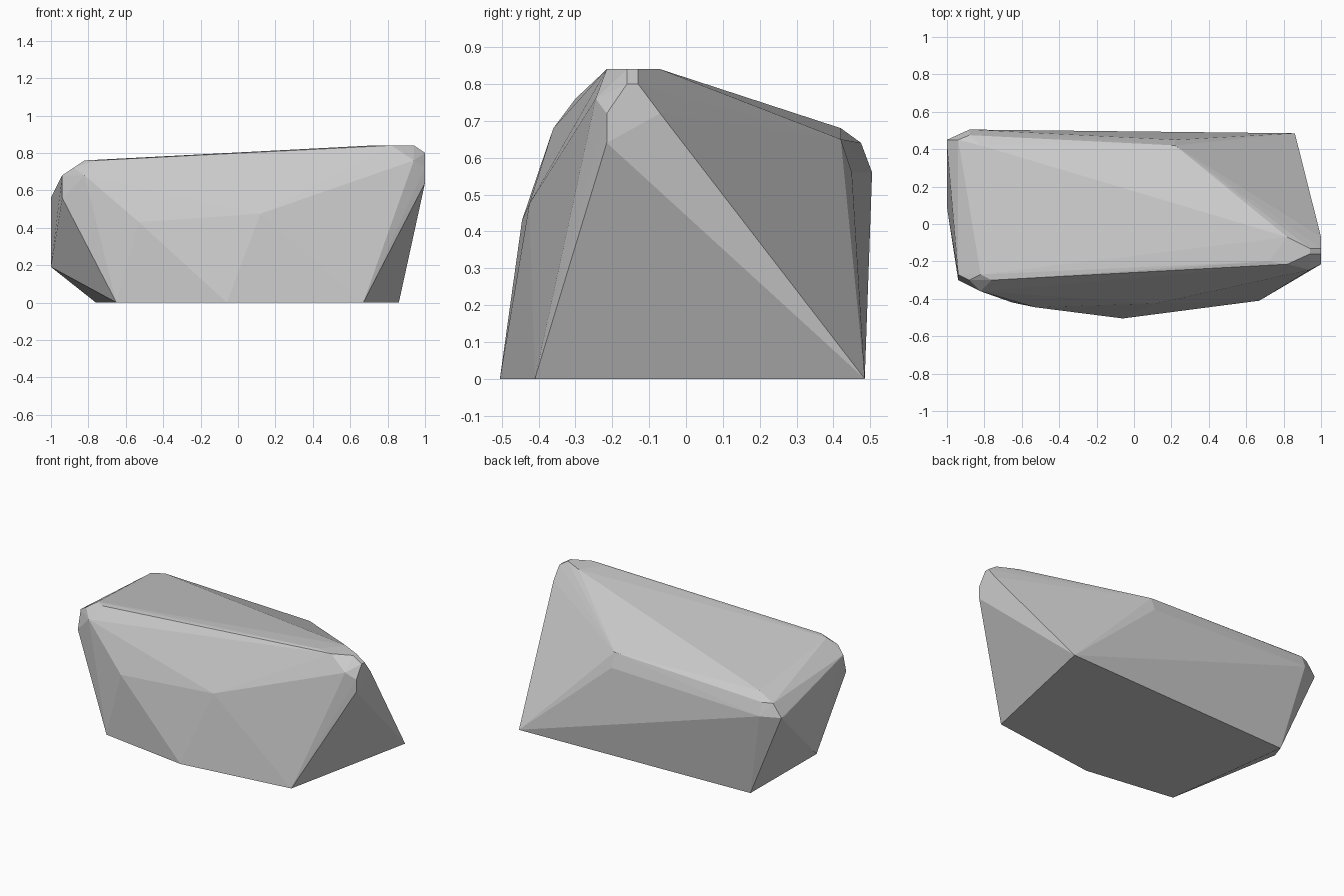
import bpy, bmesh

if "Cube" in bpy.data.objects:
    bpy.data.objects.remove(bpy.data.objects["Cube"])

# Faceted boulder: convex skin around a few corner clusters
base = [(.86, .485, 0), (.67, -.41, 0), (-.06, -.505, 0), (-.65, -.42, 0), (-.76, .425, 0)]
left_foot = [(-1, .09, .19)]
right_peak = [(1, -.215, .72), (1, -.215, .64), (1, -.16, .8), (1, -.13, .8), (1, -.07, .72),
              (.94, -.16, .84), (.94, -.13, .84), (.82, -.07, .84), (.82, -.215, .84),
              (.94, -.245, .76), (.72, -.2, .84)]
left_front = [(-.82, -.27, .76), (-.76, -.3, .76), (-.82, -.36, .68), (-.88, -.3, .72),
              (-.94, -.27, .68), (-.94, -.3, .56)]
left_back = [(-.88, .505, .56), (-1, .45, .56), (-1, .42, .56), (-.94, .45, .64),
             (-.88, .475, .64), (-.82, .42, .68)]
front_bulge = [(-.53, -.445, .43), (.12, -.425, .475)]
back_bulge = [(.3, .33, .68), (.22, .42, .65), (.28, .42, .56), (.22, .45, .56)]

bm = bmesh.new()
for cluster in (base, left_foot, right_peak, left_front, left_back, front_bulge, back_bulge):
    for co in cluster:
        bm.verts.new(co)
hull = bmesh.ops.convex_hull(bm, input=bm.verts[:])
bmesh.ops.delete(bm, geom=[v for v in bm.verts if not v.link_faces], context='VERTS')
bmesh.ops.dissolve_limit(bm, angle_limit=.01, verts=bm.verts[:], edges=bm.edges[:])
bmesh.ops.recalc_face_normals(bm, faces=bm.faces[:])

mesh = bpy.data.meshes.new("boulder")
bm.to_mesh(mesh)
bm.free()
bpy.context.collection.objects.link(bpy.data.objects.new("boulder", mesh))
